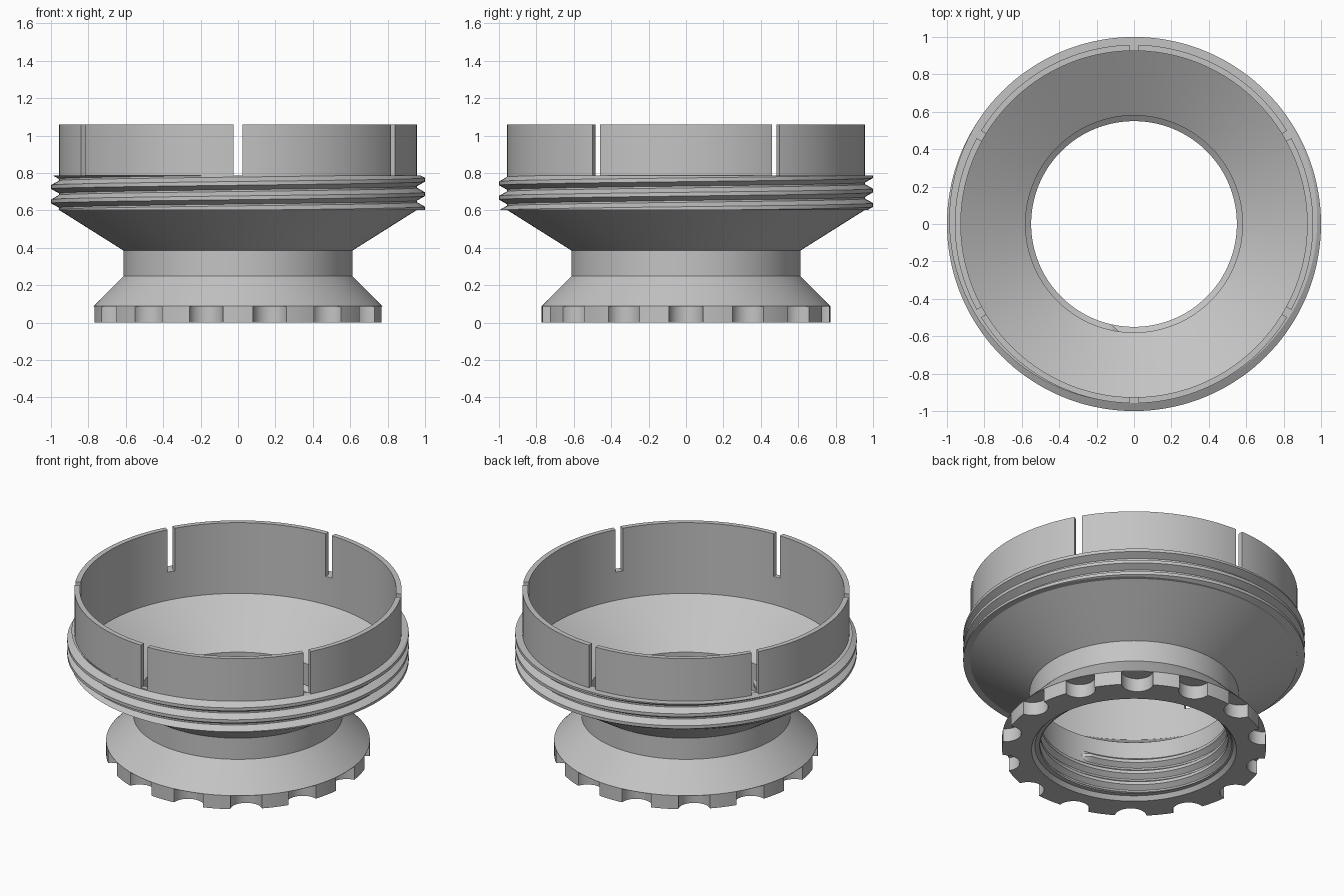
import bpy, bmesh
from math import cos, sin, pi, tau, radians
from mathutils import Matrix

cube = bpy.data.objects.get("Cube")
if cube:
    bpy.data.objects.remove(cube, do_unlink=True)

grey = bpy.data.materials.new("plain_grey")
grey.use_nodes = True
grey.diffuse_color = (0.55, 0.55, 0.55, 1)
grey.node_tree.nodes["Principled BSDF"].inputs["Base Color"].default_value = grey.diffuse_color

SEGMENTS = 144


def finish(bm, name):
    bmesh.ops.recalc_face_normals(bm, faces=bm.faces)
    mesh = bpy.data.meshes.new(name)
    bm.to_mesh(mesh)
    bm.free()
    mesh.materials.append(grey)
    obj = bpy.data.objects.new(name, mesh)
    bpy.context.collection.objects.link(obj)
    return obj


def activate(obj):
    bpy.ops.object.select_all(action='DESELECT')
    obj.select_set(True)
    bpy.context.view_layer.objects.active = obj


def smooth(obj):
    activate(obj)
    bpy.ops.object.shade_smooth_by_angle(angle=radians(25))


def skin(bm, rings, closed):
    """Bridge a list of equal cross-sections, capping the ends if open."""
    rings = [[bm.verts.new(p) for p in ring] for ring in rings]
    n = len(rings[0])
    pairs = list(zip(rings, rings[1:]))
    if closed:
        pairs.append((rings[-1], rings[0]))
    for a, b in pairs:
        for i in range(n):
            j = (i + 1) % n
            bm.faces.new((a[i], a[j], b[j], b[i]))
    if not closed:
        bm.faces.new(rings[0])
        bm.faces.new(rings[-1])


def polar(r, angle, z):
    return (r * cos(angle), r * sin(angle), z)


def lathe(name, profile):
    bm = bmesh.new()
    skin(bm, [[polar(r, tau * k / SEGMENTS, z) for r, z in profile]
              for k in range(SEGMENTS)], True)
    return finish(bm, name)


def thread(name, root, crest, pitch, end, z_end, turns, low, high, fade):
    """Right-hand trapezoid ridge, trimmed flat at heights low and high."""
    bm = bmesh.new()
    steps = int(turns * SEGMENTS)
    rings = []
    for k in range(steps + 1):
        back = (steps - k) / SEGMENTS
        height = min(1, 0.05 + back * tau / fade)
        top = root + (crest - root) * height
        z = z_end - pitch * back
        rings.append([polar(r, end - tau * back, z + pitch * w) for r, w in
                      ((root, -0.46), (top, -0.13), (top, 0.13), (root, 0.46))])
    skin(bm, rings, False)
    bmesh.ops.recalc_face_normals(bm, faces=bm.faces)
    for z, up in ((low, -1), (high, 1)):
        cut = bmesh.ops.bisect_plane(
            bm, geom=bm.verts[:] + bm.edges[:] + bm.faces[:],
            plane_co=(0, 0, z), plane_no=(0, 0, up), clear_outer=True)
        edges = [e for e in cut["geom_cut"] if isinstance(e, bmesh.types.BMEdge)]
        if edges:
            bmesh.ops.triangle_fill(bm, edges=edges, use_beauty=True)
    obj = finish(bm, name)
    smooth(obj)
    return obj


def carve(target, cutter):
    mod = target.modifiers.new("cut", 'BOOLEAN')
    mod.operation = 'DIFFERENCE'
    mod.solver = 'EXACT'
    mod.object = cutter
    activate(target)
    bpy.ops.object.modifier_apply(modifier=mod.name)
    bpy.data.objects.remove(cutter, do_unlink=True)


# Hollow body: grip flange, neck, funnel and upper collar
body = lathe("funnel_body", [
    (0.60, 0), (0.772, 0), (0.772, 0.088), (0.612, 0.248), (0.612, 0.385),
    (0.958, 0.603), (0.958, 1.06), (0.926, 1.06), (0.926, 0.603),
    (0.58, 0.385), (0.58, 0.025)])

# Scalloped finger grips beneath the flange rim
bm = bmesh.new()
for k in range(14):
    bmesh.ops.create_cone(
        bm, cap_ends=True, segments=40, radius1=0.093, radius2=0.093, depth=0.186,
        matrix=Matrix.Rotation(tau * k / 14, 4, 'Z') @ Matrix.Translation((0.777, 0, -0.007)))
carve(body, finish(bm, "grip_cutter"))

# Narrow slots in the collar
bm = bmesh.new()
for k in range(6):
    bmesh.ops.create_cube(
        bm, size=1,
        matrix=Matrix.Rotation(tau * k / 6 + pi / 6, 4, 'Z')
        @ Matrix.Translation((0.95, 0, 0.985)) @ Matrix.Diagonal((0.2, 0.046, 0.4, 1)))
carve(body, finish(bm, "slot_cutter"))
smooth(body)

# Outer thread around the collar, inner thread in the neck
thread("outer_thread", 0.955, 1.0, 0.077, pi, 0.879, 5, 0.603, 0.785, 0.01)
thread("inner_thread", 0.583, 0.55, 0.075, radians(-98), 0.25, 3.6, 0.025, 0.4, 0.08)
